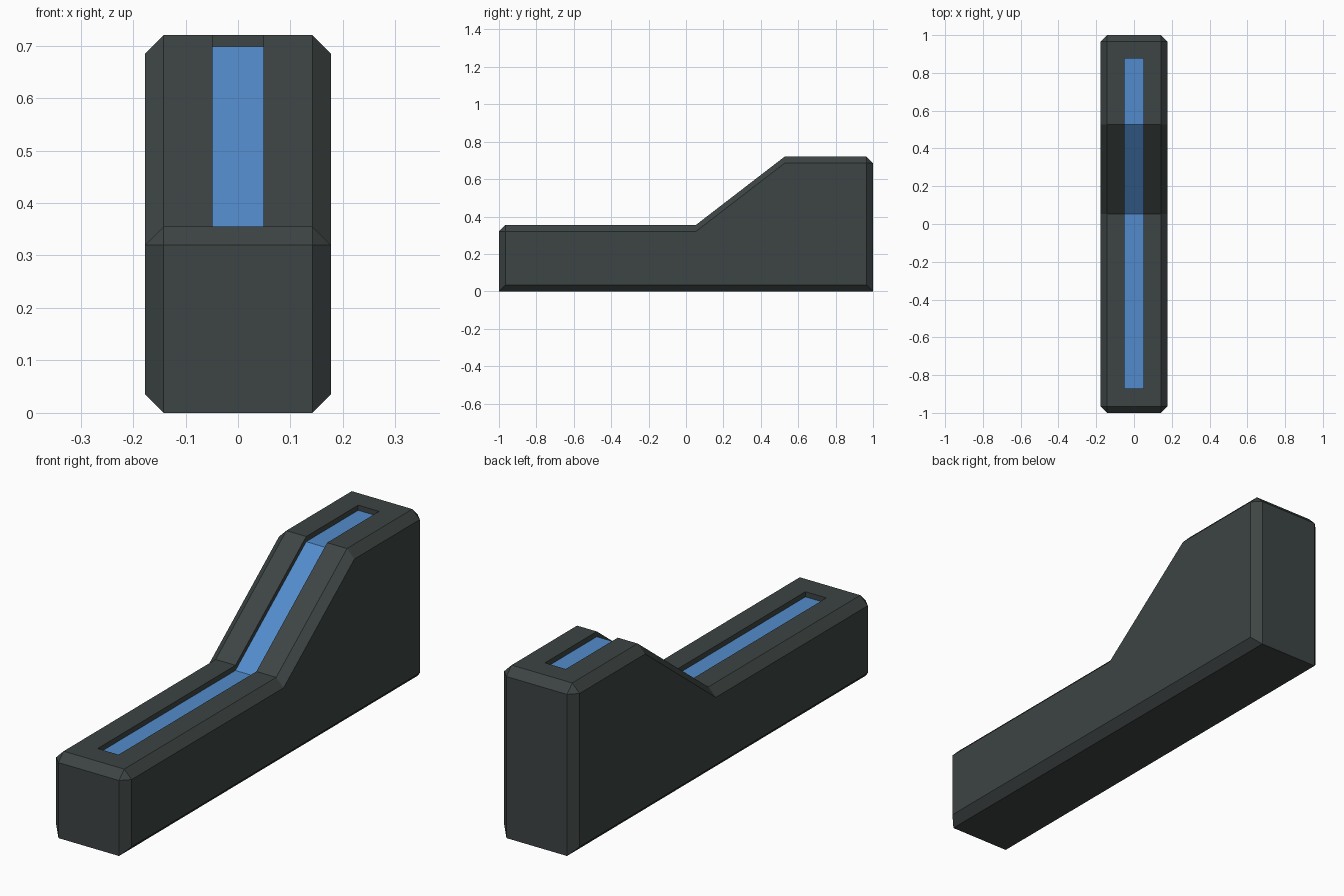
import bpy, bmesh

if "Cube" in bpy.data.objects:
    bpy.data.objects.remove(bpy.data.objects["Cube"])

W, C = 0.177, 0.035      # half width, chamfer
GW, GD = 0.049, 0.022    # groove half width, groove depth


def material(name, rgb):
    m = bpy.data.materials.new(name)
    m.diffuse_color = (*rgb, 1)
    m.use_nodes = True
    m.node_tree.nodes["Principled BSDF"].inputs["Base Color"].default_value = m.diffuse_color
    return m


# Stations along the length: y, top height, chamfer size, groove depth
stations = [(-1, 0.355 - C, 0, 0), (-1 + C, 0.355, C, 0),
            (-0.87, 0.355, C, 0), (-0.87, 0.355, C, GD),
            (0.053, 0.355, C, GD), (0.527, 0.72, C, GD),
            (0.875, 0.72, C, GD), (0.875, 0.72, C, 0),
            (1 - C, 0.72, C, 0), (1, 0.72 - C, 0, 0)]


def section(bm, y, top, c, depth):
    w = W - C
    half = [(w, 0), (w + c, c), (w + c, top - c), (w, top),
            (GW, top), (GW, top - depth)]
    loop = half + [(-x, z) for x, z in reversed(half)]
    return [bm.verts.new((x, y, z)) for x, z in loop]


# Body: lofted sections with the groove sunk into the top
bm = bmesh.new()
rings = [section(bm, *s) for s in stations]
for a, b in zip(rings, rings[1:]):
    for i in range(len(a)):
        j = (i + 1) % len(a)
        bm.faces.new((a[i], a[j], b[j], b[i]))
bm.faces.new(rings[0])
bm.faces.new(rings[-1])
bmesh.ops.remove_doubles(bm, verts=bm.verts, dist=1e-4)
bmesh.ops.recalc_face_normals(bm, faces=bm.faces)

# Groove floor gets the blue colour
for f in bm.faces:
    p = f.calc_center_median()
    if abs(p.x) < 0.01 and f.normal.z > 0.5 and abs(p.y) < 0.86:
        f.material_index = 1

mesh = bpy.data.meshes.new("stepped_body")
bm.to_mesh(mesh)
bm.free()
mesh.materials.append(material("dark grey", (0.046, 0.058, 0.056)))
mesh.materials.append(material("blue", (0.085, 0.26, 0.60)))
bpy.context.collection.objects.link(bpy.data.objects.new("stepped_body", mesh))
